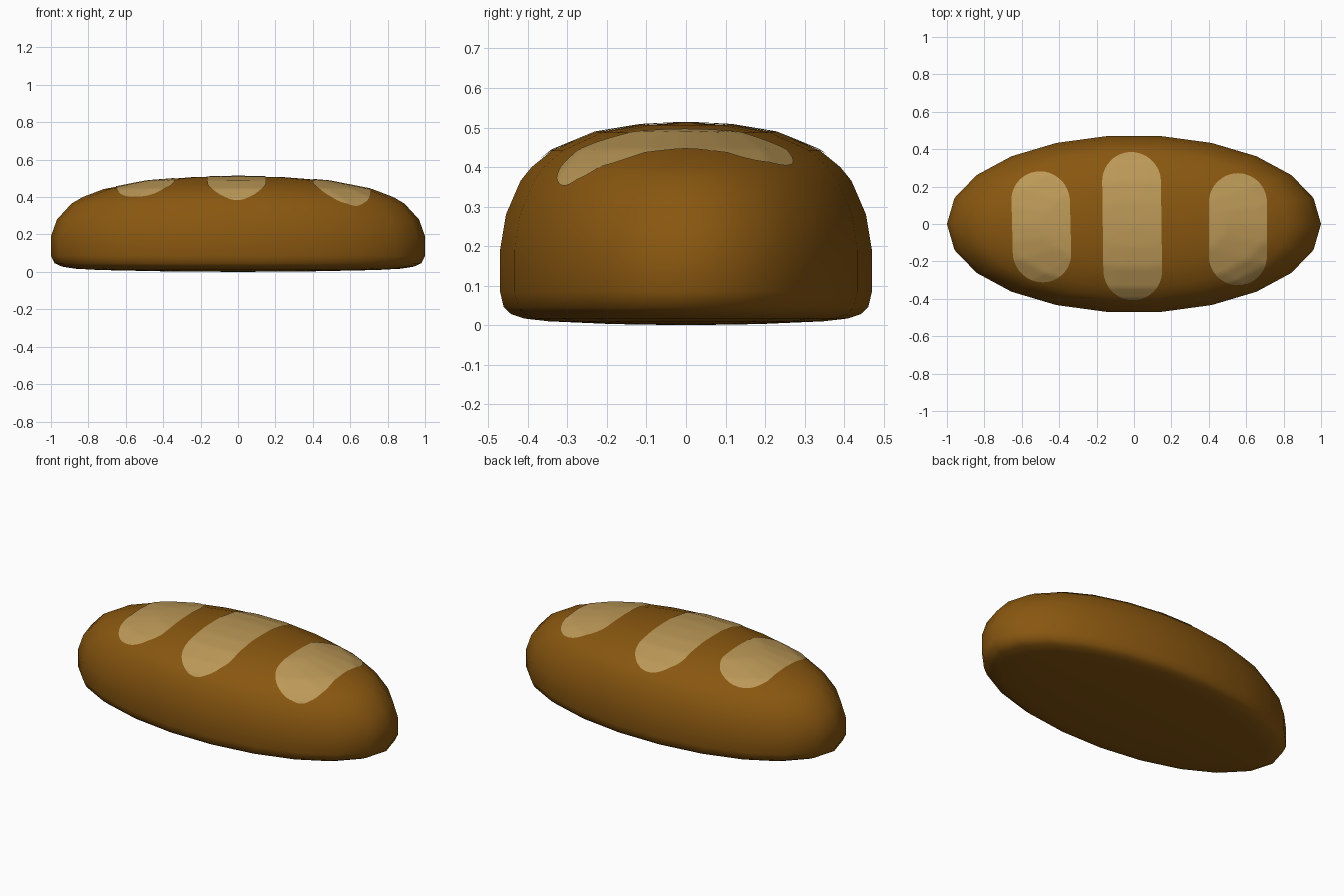
import bpy, bmesh, math
from mathutils import Vector
from mathutils.bvhtree import BVHTree

if "Cube" in bpy.data.objects:
    bpy.data.objects.remove(bpy.data.objects["Cube"])


def material(name, rgb):
    m = bpy.data.materials.new(name)
    m.diffuse_color = (*rgb, 1)
    m.use_nodes = True
    m.node_tree.nodes["Principled BSDF"].inputs["Base Color"].default_value = m.diffuse_color
    return m


def make_object(name, bm, mat):
    mesh = bpy.data.meshes.new(name)
    bmesh.ops.recalc_face_normals(bm, faces=bm.faces)
    for f in bm.faces:
        f.smooth = True
    bm.to_mesh(mesh)
    mesh.materials.append(mat)
    ob = bpy.data.objects.new(name, mesh)
    bpy.context.collection.objects.link(ob)
    return ob


crust = material("brown crust", (0.25, 0.095, 0.005))
crumb = material("pale score", (0.50, 0.315, 0.095))

# Loaf: oval rings, (scale, height) from bottom to top
SIDES = 22
PROFILE = [(0.40, 0.003), (0.74, 0.010), (0.87, 0.017), (0.94, 0.028), (0.98, 0.046),
           (1.0, 0.085), (1.0, 0.19), (0.968, 0.28), (0.89, 0.365), (0.83, 0.40),
           (0.72, 0.442), (0.49, 0.487), (0.25, 0.506)]
bm = bmesh.new()
rings = []
for s, z in PROFILE:
    ring = []
    for k in range(SIDES):
        a = 2 * math.pi * k / SIDES
        sy = math.copysign(abs(math.sin(a)) ** 0.97, math.sin(a)) if k % 11 else 0
        ring.append(bm.verts.new((s * math.cos(a), s * 0.475 * sy, z)))
    rings.append(ring)
for lo, hi in zip(rings, rings[1:]):
    for k in range(SIDES):
        n = (k + 1) % SIDES
        bm.faces.new((lo[k], lo[n], hi[n], hi[k]))
for ring, z in ((rings[0], 0.0), (rings[-1], 0.512)):
    tip = bm.verts.new((0, 0, z))
    for k in range(SIDES):
        bm.faces.new((ring[k], ring[(k + 1) % SIDES], tip))
bmesh.ops.recalc_face_normals(bm, faces=bm.faces)
surface = BVHTree.FromBMesh(bm)
make_object("loaf", bm, crust)


# Scores: thin rounded strips laid on the crust
def score(name, cx, slant, y0, y1, half, rows=48, cols=14):
    bm = bmesh.new()
    grid = []
    for i in range(rows + 1):
        t = 0.5 - 0.5 * math.cos(math.pi * i / rows)
        y = y0 + (y1 - y0) * t
        over = max(0, half - min(y - y0, y1 - y)) / half
        w = max(half * math.sqrt(max(0, 1 - over ** 2)), 0.002)
        row = []
        for j in range(cols + 1):
            x = cx + slant * (0.5 - t) + w * (2 * j / cols - 1)
            p, n, _, _ = surface.ray_cast(Vector((x, y, 2)), Vector((0, 0, -1)))
            row.append(bm.verts.new(p + n * 0.003))
        grid.append(row)
    for a, b in zip(grid, grid[1:]):
        for j in range(cols):
            bm.faces.new((a[j], a[j + 1], b[j + 1], b[j]))
    bmesh.ops.recalc_face_normals(bm, faces=bm.faces)
    if sum(f.normal.z for f in bm.faces) < 0:
        bmesh.ops.reverse_faces(bm, faces=bm.faces)
    mesh_ob = make_object(name, bm, crumb)
    return mesh_ob


score("left_score", -0.495, 0.015, -0.31, 0.28, 0.156)
score("middle_score", -0.01, 0.01, -0.405, 0.383, 0.157)
score("right_score", 0.555, 0.0, -0.325, 0.27, 0.155)
